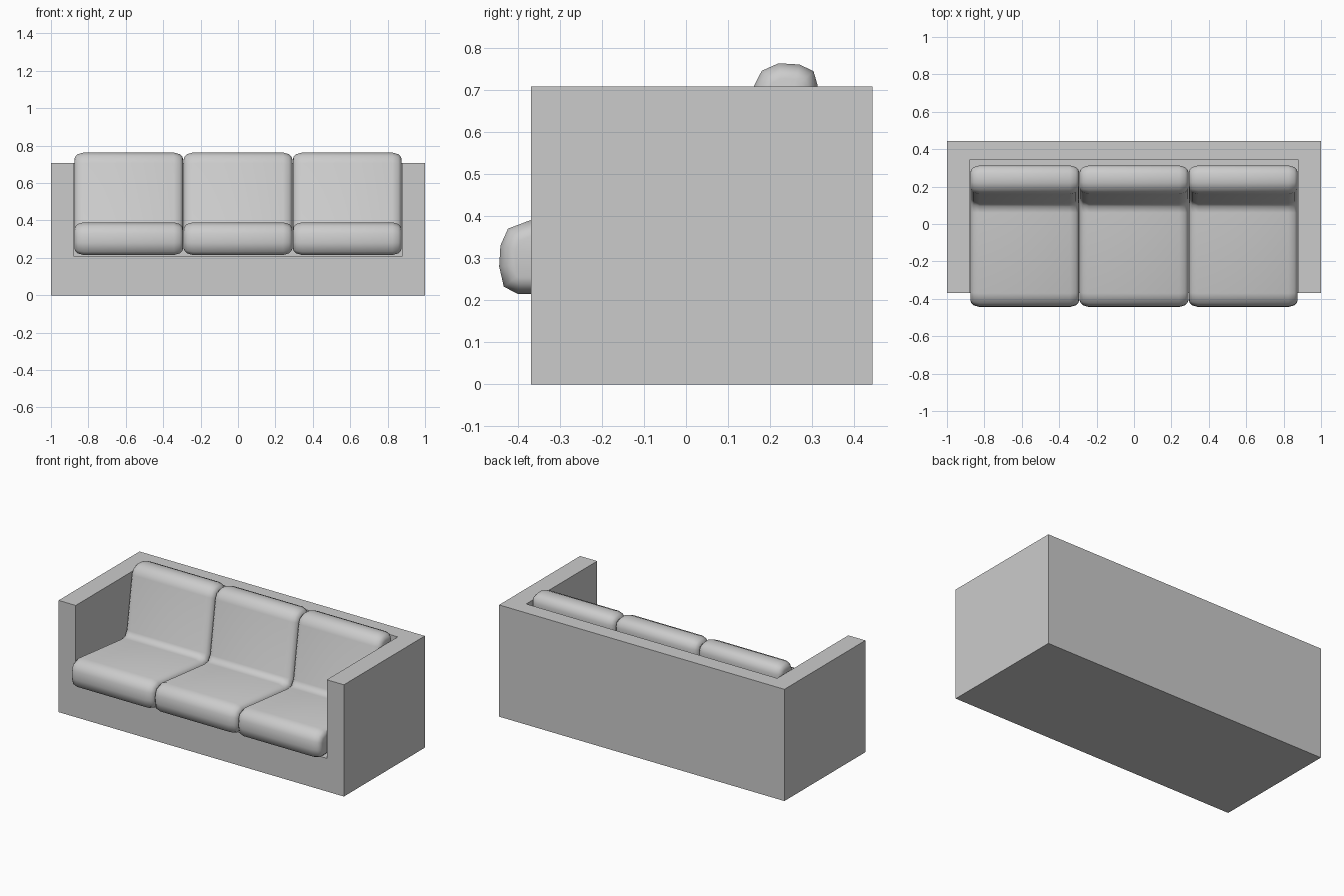
import bpy, bmesh, math
from mathutils import Vector

if "Cube" in bpy.data.objects:
    bpy.data.objects.remove(bpy.data.objects["Cube"])


def box(name, lo, hi):
    bm = bmesh.new()
    bmesh.ops.create_cube(bm, size=1)
    for v in bm.verts:
        v.co = Vector([(l + h) / 2 + c * (h - l) for l, h, c in zip(lo, hi, v.co)])
    me = bpy.data.meshes.new(name)
    bm.to_mesh(me)
    bm.free()
    ob = bpy.data.objects.new(name, me)
    bpy.context.collection.objects.link(ob)
    return ob


def inset(points, d):
    # move each corner of a counter-clockwise outline inwards by d
    out = []
    n = len(points)
    for i in range(n):
        p0, p, p1 = (Vector(points[(i + k) % n]) for k in (-1, 0, 1))
        a, b = (p - p0).normalized(), (p1 - p).normalized()
        na, nb = Vector((-a.y, a.x)), Vector((-b.y, b.x))
        out.append(p + (na + nb) * d / (1 + na.dot(nb)))
    return out


# Frame: solid block with the seating space cut out
frame = box("sofa_frame", (-1, -0.368, 0), (1, 0.443, 0.708))
cutter = box("seat_space_cutter", (-0.88, -0.6, 0.21), (0.88, 0.343, 1.0))
cutter.hide_render = True
mod = frame.modifiers.new("seat_space", 'BOOLEAN')
mod.object = cutter
mod.solver = 'EXACT'
bpy.context.view_layer.objects.active = frame
frame.select_set(True)
bpy.ops.object.modifier_apply(modifier=mod.name)
bpy.data.objects.remove(cutter)

# Cushion side profile (y, z): seat and leaning back in one piece
PROFILE = [(-0.40, 0.215), (0.18, 0.215), (0.225, 0.23), (0.25, 0.27),
           (0.313, 0.68), (0.313, 0.71), (0.303, 0.744), (0.27, 0.760),
           (0.22, 0.763), (0.18, 0.745), (0.16, 0.706),
           (0.11, 0.375), (0.095, 0.352), (0.06, 0.346),
           (-0.37, 0.390), (-0.423, 0.370), (-0.441, 0.330),
           (-0.444, 0.280), (-0.433, 0.232)]
# rounded sides: (distance from side, outline inset)
ROUND = [(0.0, 0.036), (0.005, 0.022), (0.018, 0.009), (0.05, 0.0)]


def cushion(name, x, width):
    h = width / 2
    stations = [(-h + s, d) for s, d in ROUND] + [(h - s, d) for s, d in reversed(ROUND)]
    bm = bmesh.new()
    rings = [[bm.verts.new((x + sx, p.x, p.y)) for p in inset(PROFILE, d)]
             for sx, d in stations]
    n = len(PROFILE)
    for r0, r1 in zip(rings, rings[1:]):
        for i in range(n):
            j = (i + 1) % n
            bm.faces.new((r0[i], r0[j], r1[j], r1[i]))
    bm.faces.new(rings[0])
    bm.faces.new(rings[-1])
    bmesh.ops.recalc_face_normals(bm, faces=bm.faces)
    me = bpy.data.meshes.new(name)
    bm.to_mesh(me)
    bm.free()
    ob = bpy.data.objects.new(name, me)
    bpy.context.collection.objects.link(ob)
    bpy.ops.object.select_all(action='DESELECT')
    ob.select_set(True)
    bpy.context.view_layer.objects.active = ob
    bpy.ops.object.shade_smooth_by_angle(angle=math.radians(50))


# Three cushions side by side
for label, x in (("left", -0.584), ("middle", 0.0), ("right", 0.584)):
    cushion(label + "_cushion", x, 0.582)
